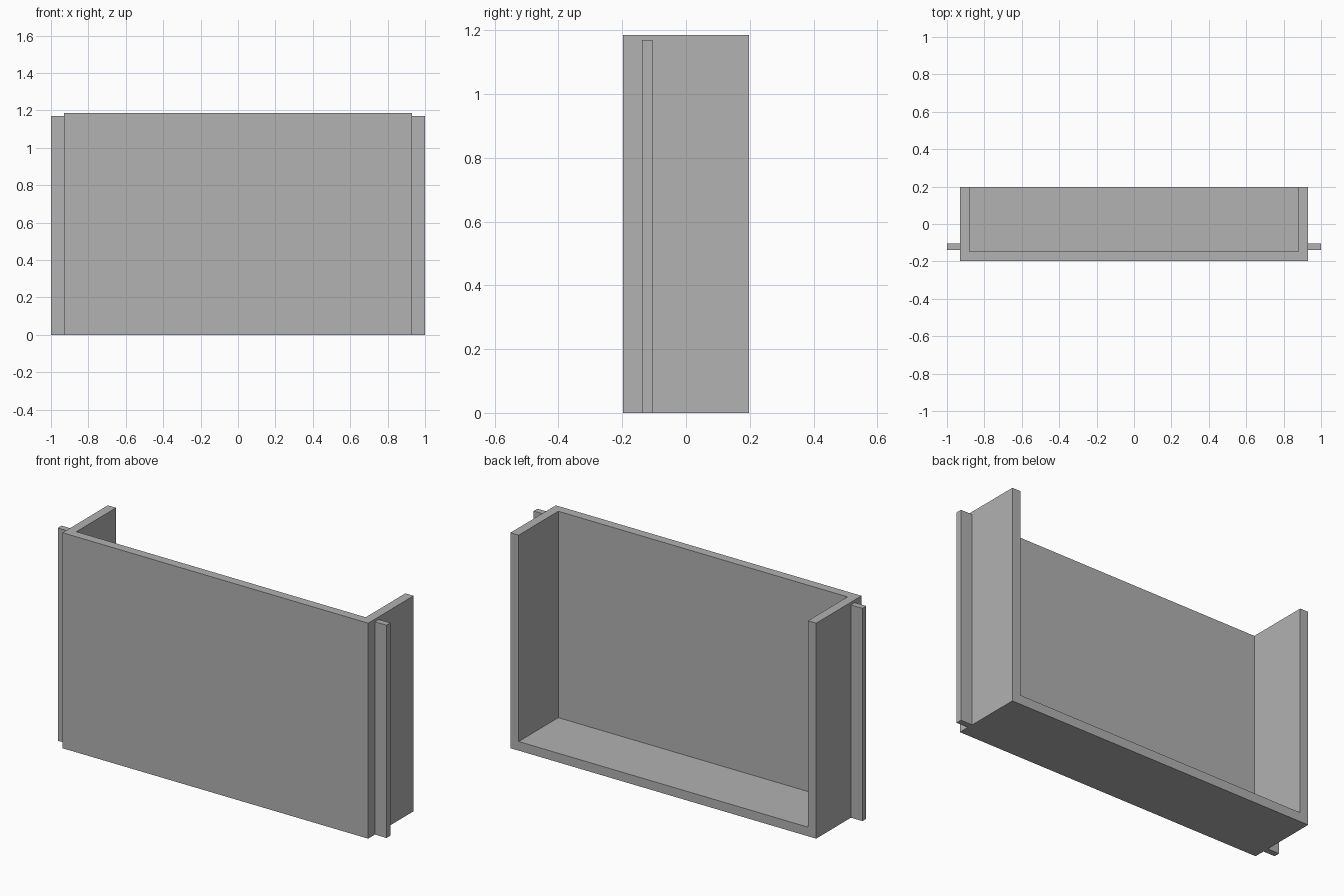
import bpy
import bmesh
from mathutils import Vector

default_cube = bpy.data.objects.get("Cube")
if default_cube:
    bpy.data.objects.remove(default_cube, do_unlink=True)

HALF_W, HALF_D, HEIGHT, WALL = 0.93, 0.197, 1.185, 0.05

grey = bpy.data.materials.new("plain_grey")
grey.use_nodes = True
colour = (0.445, 0.445, 0.445, 1)
grey.diffuse_color = colour
grey.node_tree.nodes["Principled BSDF"].inputs["Base Color"].default_value = colour


def make_box(name, low, high, open_sides=()):
    """Box between two corners, leaving out faces that look along open_sides."""
    low, high = Vector(low), Vector(high)
    bm = bmesh.new()
    bmesh.ops.create_cube(bm, size=1)
    bm.normal_update()
    removed = [f for f in bm.faces
               if any(f.normal.dot(Vector(d)) > 0.9 for d in open_sides)]
    bmesh.ops.delete(bm, geom=removed, context='FACES')
    bmesh.ops.scale(bm, vec=high - low, verts=bm.verts)
    bmesh.ops.translate(bm, vec=(low + high) / 2, verts=bm.verts)
    mesh = bpy.data.meshes.new(name)
    bm.to_mesh(mesh)
    bm.free()
    mesh.materials.append(grey)
    obj = bpy.data.objects.new(name, mesh)
    bpy.context.collection.objects.link(obj)
    return obj


# Bin: front panel, two sides and floor, open at the top and back
body = make_box("bin_body", (-HALF_W, -HALF_D, 0), (HALF_W, HALF_D, HEIGHT),
                open_sides=[(0, 0, 1), (0, 1, 0)])
shell = body.modifiers.new("wall_thickness", 'SOLIDIFY')
shell.thickness = WALL
shell.offset = -1
shell.use_even_offset = True

# Upright guide rails on the outer sides
for side, sign in (("left", 1), ("right", -1)):
    inner, outer = sorted((sign * HALF_W, sign))
    make_box(side + "_guide_rail", (inner, -0.138, 0), (outer, -0.105, 1.17))
